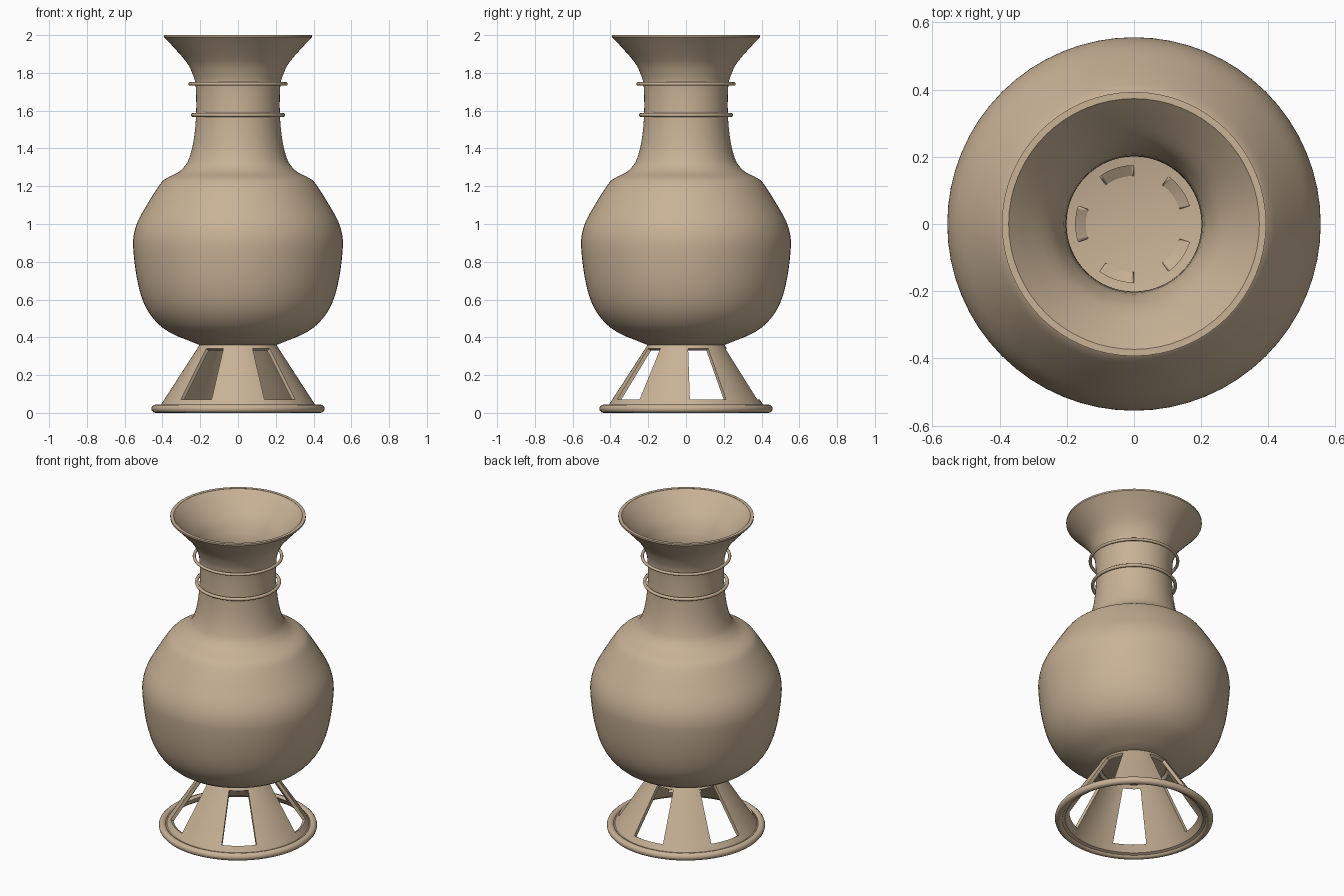
import bpy, bmesh, math
from mathutils import Vector

cube = bpy.data.objects.get("Cube")
if cube:
    bpy.data.objects.remove(cube, do_unlink=True)

clay = bpy.data.materials.new("tan_clay")
clay.use_nodes = True
COLOUR = (0.58, 0.445, 0.305, 1)
clay.diffuse_color = COLOUR
clay.node_tree.nodes["Principled BSDF"].inputs["Base Color"].default_value = COLOUR


def finish(obj, angle=35):
    """Apply the colour and smooth shading with sharp edges kept."""
    if not obj.data.materials:
        obj.data.materials.append(clay)
    bpy.ops.object.select_all(action="DESELECT")
    obj.select_set(True)
    bpy.context.view_layer.objects.active = obj
    bpy.ops.object.shade_smooth_by_angle(angle=math.radians(angle))
    return obj


def lathe(name, profile, segs, wall=0, keep=lambda deg, z: True):
    """Revolve (radius, z) points; keep only the faces that pass the rule."""
    bm = bmesh.new()
    rings = []
    for r, z in profile:
        rings.append([bm.verts.new((r * math.cos(math.tau * i / segs),
                                    r * math.sin(math.tau * i / segs), z))
                      for i in range(segs)])
    for low, high in zip(rings, rings[1:]):
        for i in range(segs):
            k = (i + 1) % segs
            mid_z = (low[0].co.z + high[0].co.z) / 2
            if keep(360 * (i + 0.5) / segs, mid_z):
                bm.faces.new((low[i], low[k], high[k], high[i]))
    bmesh.ops.remove_doubles(bm, verts=bm.verts, dist=1e-5)
    bmesh.ops.dissolve_degenerate(bm, edges=bm.edges, dist=1e-6)
    loose = [v for v in bm.verts if not v.link_faces]
    bmesh.ops.delete(bm, geom=loose, context="VERTS")
    mesh = bpy.data.meshes.new(name)
    bm.to_mesh(mesh)
    bm.free()
    obj = bpy.data.objects.new(name, mesh)
    bpy.context.collection.objects.link(obj)
    finish(obj)
    if wall:
        mod = obj.modifiers.new("wall", "SOLIDIFY")
        mod.thickness = wall
        mod.offset = -1
        bpy.ops.object.modifier_apply(modifier=mod.name)
        finish(obj)
    return obj


def smooth_path(points, steps=3):
    """Catmull-Rom curve through the profile points."""
    p = [Vector(q) for q in points]
    p = [2 * p[0] - p[1]] + p + [2 * p[-1] - p[-2]]
    out = []
    for a, b, c, d in zip(p, p[1:], p[2:], p[3:]):
        for s in range(steps):
            t = s / steps
            out.append(0.5 * (2 * b + (c - a) * t + (2 * a - 5 * b + 4 * c - d) * t ** 2
                              + (3 * b - a - 3 * c + d) * t ** 3))
    return [tuple(q) for q in out] + [tuple(points[-1])]


# Bulbous body, neck and flared mouth as one thin wall
side = [(0.205, 0.36), (0.36, 0.425), (0.445, 0.495), (0.50, 0.585), (0.535, 0.71),
        (0.554, 0.86), (0.552, 0.94), (0.53, 1.015), (0.48, 1.105), (0.43, 1.185),
        (0.39, 1.235), (0.32, 1.272), (0.283, 1.305), (0.26, 1.345), (0.237, 1.43),
        (0.222, 1.57), (0.224, 1.73), (0.243, 1.80), (0.275, 1.86), (0.345, 1.94),
        (0.388, 1.985)]
lathe("vase_body", [(0, 0.36)] + smooth_path(side) + [(0.393, 1.99), (0.393, 2.0)],
      64, wall=0.02)


# Conical foot with five tapering windows
def solid(deg, z):
    in_window = abs((deg - 18 + 36) % 72 - 36) < 15
    return not (in_window and 0.07 < z < 0.34)


lathe("foot", [(0.43, 0.03), (0.412, 0.036), (0.391, 0.07), (0.216, 0.34), (0.203, 0.362)],
      120, wall=0.02, keep=solid)


# Base ring and two loose neck rings
for name, radius, thick, z in (("base_ring", 0.437, 0.022, 0.022),
                               ("lower_neck_ring", 0.24, 0.01, 1.577),
                               ("upper_neck_ring", 0.254, 0.009, 1.742)):
    bpy.ops.mesh.primitive_torus_add(major_radius=radius, minor_radius=thick,
                                     major_segments=64, minor_segments=12,
                                     location=(0, 0, z))
    bpy.context.object.name = name
    finish(bpy.context.object, 60)

# Five shallow arc ridges on the inside floor
ridges = lathe("floor_ridges",
               [(0.142, 0.379), (0.175, 0.379), (0.175, 0.4), (0.142, 0.379)], 120,
               keep=lambda deg, z: abs((deg - 36 + 36) % 72 - 36) < 18)
bm = bmesh.new()
bm.from_mesh(ridges.data)
bmesh.ops.holes_fill(bm, edges=bm.edges, sides=3)
bm.to_mesh(ridges.data)
bm.free()
